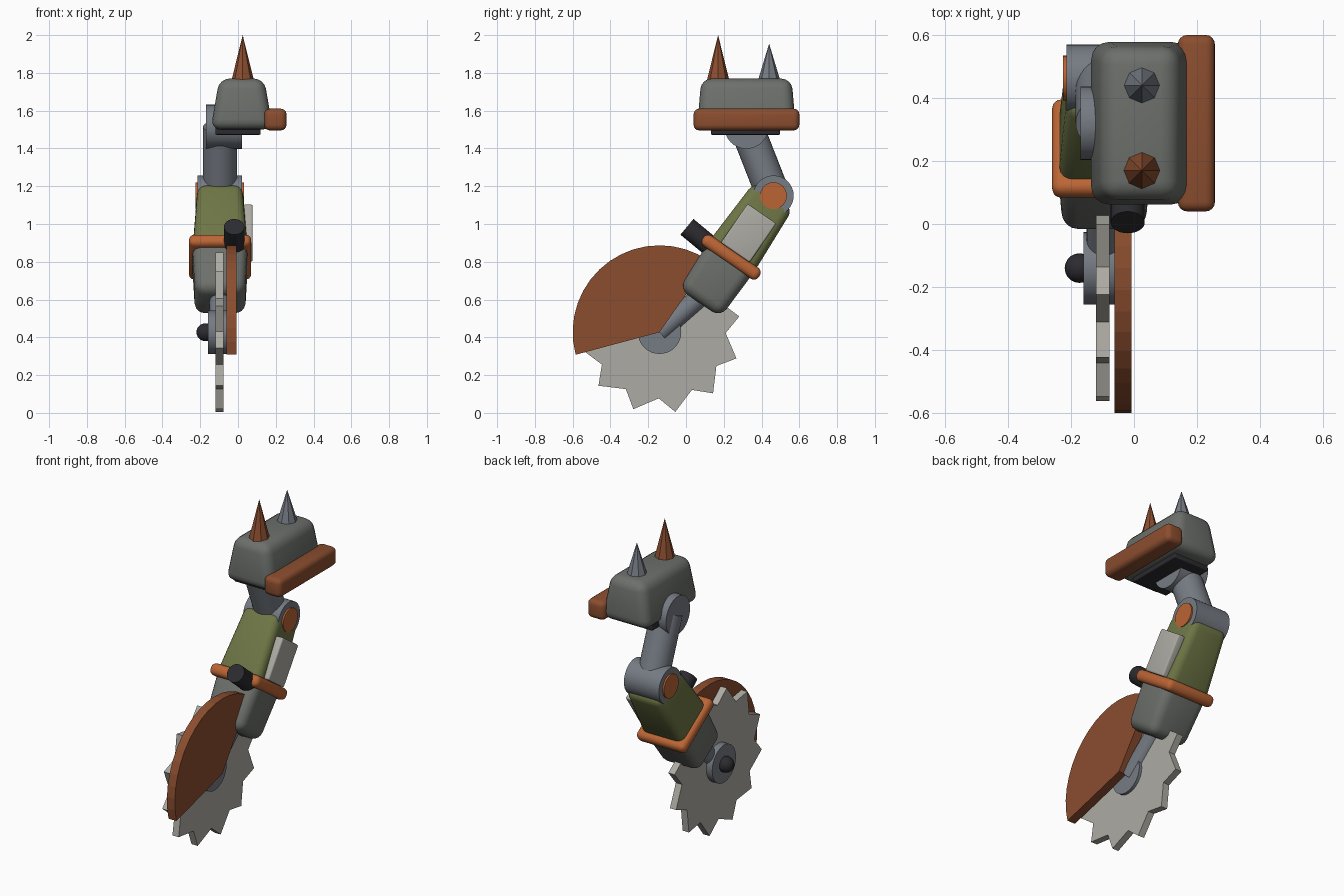
import bpy, bmesh, math
from mathutils import Vector, Matrix

if "Cube" in bpy.data.objects:
    bpy.data.objects.remove(bpy.data.objects["Cube"])

CX = -0.095                      # centre plane of the arm
TILT = math.radians(34.5)        # forearm lean
ELBOW = Vector((CX, 0.463, 1.15))
HUB = Vector((-0.1, -0.14, 0.427))


def mat(name, rgb):
    m = bpy.data.materials.new(name)
    m.diffuse_color = (*rgb, 1)
    m.use_nodes = True
    m.node_tree.nodes["Principled BSDF"].inputs["Base Color"].default_value = m.diffuse_color
    return m


GREY = mat("warm_grey", (0.15, 0.16, 0.145))
STEEL = mat("steel", (0.18, 0.20, 0.23))
LIGHT = mat("light_metal", (0.42, 0.41, 0.37))
BLACK = mat("black", (0.025, 0.025, 0.03))
GREEN = mat("green", (0.155, 0.18, 0.06))
ORANGE = mat("orange", (0.50, 0.13, 0.035))
RUST = mat("rust", (0.26, 0.075, 0.028))


def finish(name, bm, material, smooth=True):
    bmesh.ops.recalc_face_normals(bm, faces=bm.faces[:])
    me = bpy.data.meshes.new(name)
    bm.to_mesh(me)
    bm.free()
    ob = bpy.data.objects.new(name, me)
    bpy.context.collection.objects.link(ob)
    me.materials.append(material)
    if smooth:
        bpy.ops.object.select_all(action='DESELECT')
        ob.select_set(True)
        bpy.context.view_layer.objects.active = ob
        bpy.ops.object.shade_smooth_by_angle(angle=math.radians(32))
    return ob


def box(name, centre, size, bevel, material, top=(1, 1), bottom=(1, 1), tilt=0.0):
    """Rounded box; top / bottom scale the x and y of each end."""
    bm = bmesh.new()
    bmesh.ops.create_cube(bm, size=1)
    for v in bm.verts:
        s = top if v.co.z > 0 else bottom
        v.co = Vector((v.co.x * size[0] * s[0], v.co.y * size[1] * s[1], v.co.z * size[2]))
    if bevel:
        bmesh.ops.bevel(bm, geom=bm.edges[:], offset=bevel, segments=4, profile=0.5,
                        affect='EDGES', clamp_overlap=True)
    bm.transform(Matrix.Translation(centre) @ Matrix.Rotation(-tilt, 4, 'X'))
    return finish(name, bm, material)


def rod(name, a, b, r, material, r2=None, sides=32):
    """Cylinder or cone from a to b."""
    a, b = Vector(a), Vector(b)
    bm = bmesh.new()
    bmesh.ops.create_cone(bm, cap_ends=True, segments=sides, radius1=r,
                          radius2=r if r2 is None else r2, depth=(b - a).length)
    turn = (b - a).to_track_quat('Z', 'Y').to_matrix().to_4x4()
    bm.transform(Matrix.Translation((a + b) / 2) @ turn)
    return finish(name, bm, material)


def pin(name, c, x0, x1, r, material):
    return rod(name, (x0, c[1], c[2]), (x1, c[1], c[2]), r, material)


def plate(name, polar, x0, x1, material):
    """Flat plate in the yz plane from (angle, radius) points about the hub."""
    bm = bmesh.new()
    vs = [bm.verts.new((x0, HUB.y + r * math.cos(math.radians(a)),
                        HUB.z + r * math.sin(math.radians(a)))) for a, r in polar]
    f = bm.faces.new(vs)
    out = bmesh.ops.extrude_face_region(bm, geom=[f])['geom']
    bmesh.ops.translate(bm, vec=(x1 - x0, 0, 0),
                        verts=[g for g in out if isinstance(g, bmesh.types.BMVert)])
    return finish(name, bm, material, smooth=False)


def along(u, v=0.0, x=0.0):
    """Point in the forearm frame: u up the arm from the elbow, v across it."""
    s, c = math.sin(TILT), math.cos(TILT)
    return ELBOW + Vector((x, u * s + v * c, u * c - v * s))


# Shoulder pad, trim and mount
box("shoulder_pad", (0.02, 0.32, 1.635), (0.33, 0.525, 0.27), 0.055, GREY,
    top=(0.72, 0.91), bottom=(1, 1))
box("shoulder_trim", (0.198, 0.32, 1.553), (0.118, 0.56, 0.115), 0.03, RUST)
box("shoulder_mount", (0.0, 0.315, 1.495), (0.24, 0.365, 0.045), 0.006, BLACK)

# Spikes
rod("front_spike", (0.025, 0.17, 1.75), (0.025, 0.17, 2.0), 0.062, RUST, 0, 8)
rod("rear_spike", (0.025, 0.44, 1.75), (0.025, 0.44, 1.955), 0.062, STEEL, 0, 8)

# Upper arm and joints
SHOULDER = Vector((CX, 0.32, 1.515))
pin("shoulder_joint", SHOULDER, -0.17, 0.02, 0.117, STEEL)
rod("upper_arm", SHOULDER, ELBOW, 0.09, STEEL)
pin("elbow_joint", ELBOW, -0.215, 0.022, 0.107, STEEL)
pin("elbow_cap", ELBOW, -0.225, 0.032, 0.071, ORANGE)

# Forearm
box("forearm", along(-0.2), (0.29, 0.29, 0.40), 0.045, GREEN, top=(0.82, 0.86), tilt=TILT)
box("forearm_band", along(-0.395), (0.33, 0.36, 0.07), 0.03, ORANGE, tilt=TILT)
box("forearm_cuff", along(-0.535), (0.295, 0.29, 0.31), 0.055, GREY,
    bottom=(0.9, 0.92), tilt=TILT)
box("forearm_plate", along(-0.238, 0.004, 0.148), (0.05, 0.185, 0.25), 0.01, LIGHT, tilt=TILT)
rod("nozzle", (-0.02, 0.005, 0.985), (-0.02, 0.15, 0.865), 0.054, BLACK)

# Saw: drive rod, hub, knob, blade and guard
rod("saw_rod", (CX, HUB.y, HUB.z), (CX, 0.14, 0.672), 0.055, STEEL)
pin("saw_hub", HUB, -0.16, -0.06, 0.115, STEEL)
bm = bmesh.new()
bmesh.ops.create_uvsphere(bm, u_segments=20, v_segments=12, radius=0.047)
bm.transform(Matrix.Translation((-0.173, HUB.y, HUB.z)))
finish("hub_knob", bm, BLACK)
teeth = []
for i in range(12):
    teeth += [(30 * i - 0.7, 0.35), (30 * i + 11.2, 0.43)]
plate("saw_blade", teeth, -0.12, -0.078, LIGHT)
N = 16
plate("saw_guard", [(0, 0)] + [(55 + 140 * i / N, 0.46) for i in range(N + 1)],
      -0.062, -0.008, RUST)
